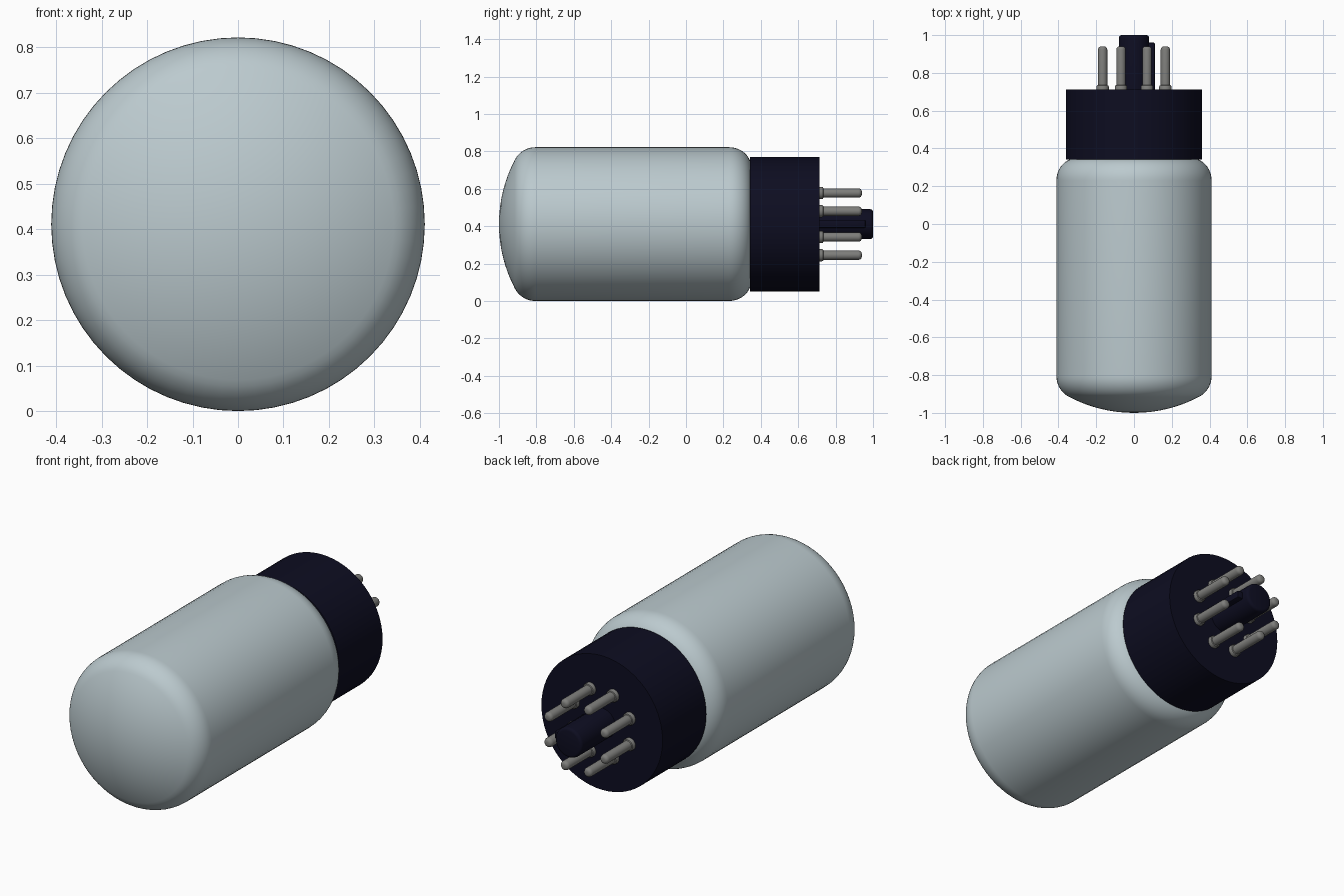
import bpy, bmesh, math
from mathutils import Matrix

cube = bpy.data.objects.get("Cube")
if cube:
    bpy.data.objects.remove(cube, do_unlink=True)

AXIS_Z = 0.411  # height of the long axis


def material(name, rgb, rough):
    m = bpy.data.materials.new(name)
    m.use_nodes = True
    m.diffuse_color = (*rgb, 1)
    bsdf = m.node_tree.nodes["Principled BSDF"]
    bsdf.inputs["Base Color"].default_value = (*rgb, 1)
    bsdf.inputs["Roughness"].default_value = rough
    return m


glass = material("pale grey glass", (0.50, 0.59, 0.62), 0.3)
plastic = material("dark navy plastic", (0.004, 0.004, 0.015), 0.5)
metal = material("grey metal", (0.21, 0.21, 0.20), 0.4)


def finish(name, bm, mat, angle):
    bmesh.ops.recalc_face_normals(bm, faces=bm.faces)
    me = bpy.data.meshes.new(name)
    bm.to_mesh(me)
    bm.free()
    me.materials.append(mat)
    ob = bpy.data.objects.new(name, me)
    bpy.context.collection.objects.link(ob)
    bpy.ops.object.select_all(action='DESELECT')
    ob.select_set(True)
    bpy.context.view_layer.objects.active = ob
    bpy.ops.object.shade_smooth_by_angle(angle=math.radians(angle))
    return ob


def lathe(name, profile, mat, x=0, z=AXIS_Z, steps=64, angle=35):
    """Spin (radius, y) points round an axis parallel to y."""
    bm = bmesh.new()
    verts = [bm.verts.new((r, y, 0)) for r, y in profile]
    edges = [bm.edges.new(pair) for pair in zip(verts, verts[1:])]
    bmesh.ops.spin(bm, geom=verts + edges, cent=(0, 0, 0), axis=(0, 1, 0),
                   angle=math.tau, steps=steps)
    bmesh.ops.remove_doubles(bm, verts=bm.verts, dist=1e-5)
    ob = finish(name, bm, mat, angle)
    ob.location = (x, 0, z)
    return ob


def arc(cr, cy, rr, ry, a0, a1, n):
    """Arc points as (radius, y); angle 0 points outward, 90 to the back."""
    out = []
    for i in range(n + 1):
        a = math.radians(a0 + (a1 - a0) * i / n)
        out.append((max(cr + rr * math.cos(a), 0), cy + ry * math.sin(a)))
    return out


# Glass envelope: shallow dome, rounded rim, straight wall, rounded shoulder
dome = arc(0, -0.26, 0.74, 0.74, -90, -62.4, 8)
rim = arc(0.286, -0.805, 0.125, 0.125, -62.4, 0, 9)
shoulder = arc(0.301, 0.23, 0.11, 0.12, 0, 90, 10)
lathe("glass_envelope", dome + rim[1:] + shoulder + [(0, 0.35)], glass)

# Base collar with sharp edges
lathe("base", [(0, 0.342), (0.36, 0.342), (0.36, 0.713), (0, 0.713)], plastic)

# Central locating post with its key rib
lathe("locating_post", [(0, 0.70), (0.08, 0.70), (0.08, 0.985)]
      + arc(0.065, 0.985, 0.015, 0.015, 0, 90, 3)[1:] + [(0, 1.0)],
      plastic, steps=32)
bm = bmesh.new()
bmesh.ops.create_cube(bm, size=1, matrix=Matrix.Translation((0.085, 0.83, AXIS_Z))
                      @ Matrix.Diagonal((0.05, 0.26, 0.04, 1)))
bmesh.ops.bevel(bm, geom=bm.edges[:], offset=0.006, segments=2,
                profile=0.5, affect='EDGES')
finish("key_rib", bm, plastic, 35)

# Eight pins in a ring, each with a foot collar and rounded tip
pin_profile = ([(0, 0.70), (0.033, 0.70), (0.033, 0.727), (0.030, 0.733),
                (0.025, 0.735), (0.025, 0.922)]
               + arc(0.008, 0.922, 0.017, 0.018, 0, 90, 4) + [(0, 0.94)])
for i in range(8):
    a = math.tau * (i + 0.5) / 8
    lathe(f"pin_{i + 1}", pin_profile, metal, 0.18 * math.cos(a),
          AXIS_Z + 0.18 * math.sin(a), steps=20)
